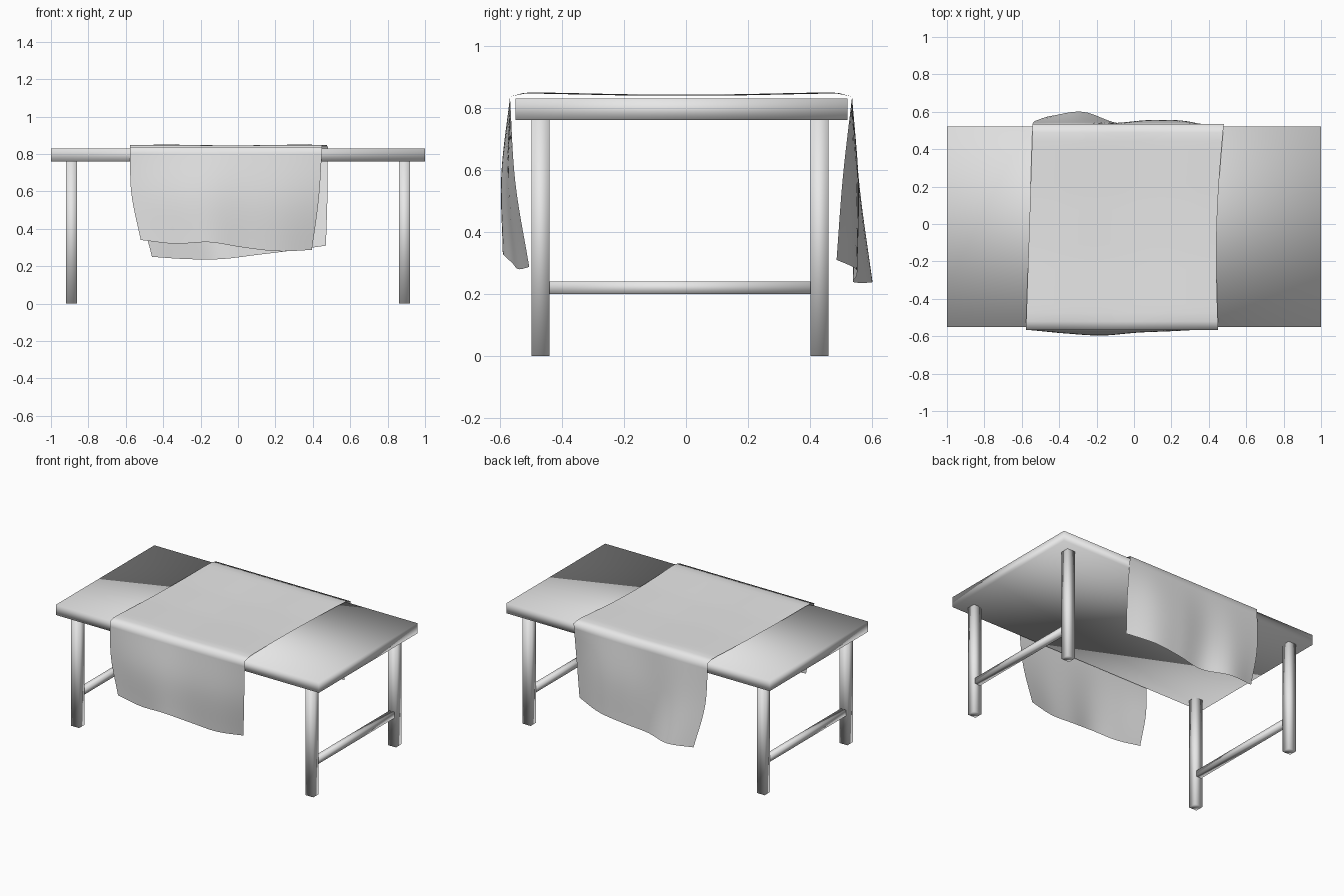
import bpy, bmesh, math

cube = bpy.data.objects.get("Cube")
if cube:
    bpy.data.objects.remove(cube, do_unlink=True)

grey = bpy.data.materials.new("light_grey")
grey.use_nodes = True
grey.diffuse_color = (0.8, 0.8, 0.8, 1)
grey.node_tree.nodes["Principled BSDF"].inputs["Base Color"].default_value = (0.8, 0.8, 0.8, 1)


def finish(name, bm):
    """Turn a bmesh into a smooth shaded object."""
    mesh = bpy.data.meshes.new(name)
    for face in bm.faces:
        face.smooth = True
    bm.to_mesh(mesh)
    bm.free()
    mesh.materials.append(grey)
    obj = bpy.data.objects.new(name, mesh)
    bpy.context.collection.objects.link(obj)
    return obj


def box(name, low, high):
    bm = bmesh.new()
    bmesh.ops.create_cube(bm, size=1)
    for v in bm.verts:
        v.co = [(a + b) / 2 + c * (b - a) for a, b, c in zip(low, high, v.co)]
    return finish(name, bm)


def spline(values, t):
    """Smooth curve through evenly spaced values, t from 0 to 1."""
    last = len(values) - 1
    i = min(int(t * last), last - 1)
    f = t * last - i
    b, c = values[i], values[i + 1]
    a = values[i - 1] if i > 0 else 2 * b - c
    d = values[i + 2] if i + 2 <= last else 2 * c - b
    return b + f / 2 * (c - a + f * (2 * a - 5 * b + 4 * c - d + f * (3 * (b - c) + d - a)))


# Table top, legs and side stretchers
box("table_top", (-1, -0.55, 0.76), (1, 0.52, 0.83))
for side, x in (("right", -0.89), ("left", 0.89)):
    for end, y in (("front", -0.468), ("back", 0.43)):
        box(f"{end}_{side}_leg", (x - 0.03, y - 0.029, 0), (x + 0.03, y + 0.029, 0.76))
    box(f"{side}_stretcher", (x - 0.02, -0.44, 0.2), (x + 0.02, 0.402, 0.24))

# Cloth drops: the side edges run top, middle, hem; the rest run across the hem
FRONT = dict(
    left=(-0.578, -0.57, -0.52), right=(0.45, 0.432, 0.395), top=-0.567,
    middle=(-0.565, -0.585, -0.595, -0.58, -0.57, -0.55),
    hem=(-0.56, -0.575, -0.59, -0.56, -0.54, -0.505),
    hem_z=(0.34, 0.32, 0.328, 0.3, 0.28, 0.287))
BACK = dict(
    left=(-0.542, -0.53, -0.46), right=(0.48, 0.478, 0.47), top=0.535,
    middle=(0.55, 0.56, 0.54, 0.555, 0.55, 0.505),
    hem=(0.575, 0.6, 0.54, 0.55, 0.545, 0.485),
    hem_z=(0.25, 0.238, 0.238, 0.26, 0.283, 0.31))
RIM = 0.836
COLUMNS, DROP_ROWS, TOP_ROWS = 30, 14, 24


def drop_point(p, t, s):
    left, right = spline(p["left"], s), spline(p["right"], s)
    y = spline((p["top"], spline(p["middle"], t), spline(p["hem"], t)), s)
    return left + (right - left) * t, y, RIM + (spline(p["hem_z"], t) - RIM) * s


def top_point(t, s):
    a, b = drop_point(FRONT, t, 0), drop_point(BACK, t, 0)
    edge = min(s, 1 - s)
    # low puff just inside both rims, flat across the middle
    puff = 0.012 * math.sin(math.pi / 2 * min(1, edge / 0.06))
    puff -= 0.007 * min(1, max(0, edge - 0.06) / 0.3)
    puff += 0.002 * math.sin(9 * t) * min(1, edge / 0.06)
    waist = -0.022 * t * math.sin(math.pi * s)
    return a[0] + (b[0] - a[0]) * s + waist, a[1] + (b[1] - a[1]) * s, RIM + puff


# Table cloth, one sheet from the front hem over the top to the back hem
bm = bmesh.new()
rows = []
steps = [("front", 1 - i / DROP_ROWS) for i in range(DROP_ROWS)]
steps += [("top", i / TOP_ROWS) for i in range(TOP_ROWS + 1)]
steps += [("back", (i + 1) / DROP_ROWS) for i in range(DROP_ROWS)]
for zone, s in steps:
    row = []
    for j in range(COLUMNS + 1):
        t = j / COLUMNS
        if zone == "top":
            point = top_point(t, s)
        else:
            point = drop_point(FRONT if zone == "front" else BACK, t, s)
        row.append(bm.verts.new(point))
    rows.append(row)
for r, n in zip(rows, rows[1:]):
    for j in range(COLUMNS):
        bm.faces.new((r[j], r[j + 1], n[j + 1], n[j]))
finish("table_cloth", bm)
